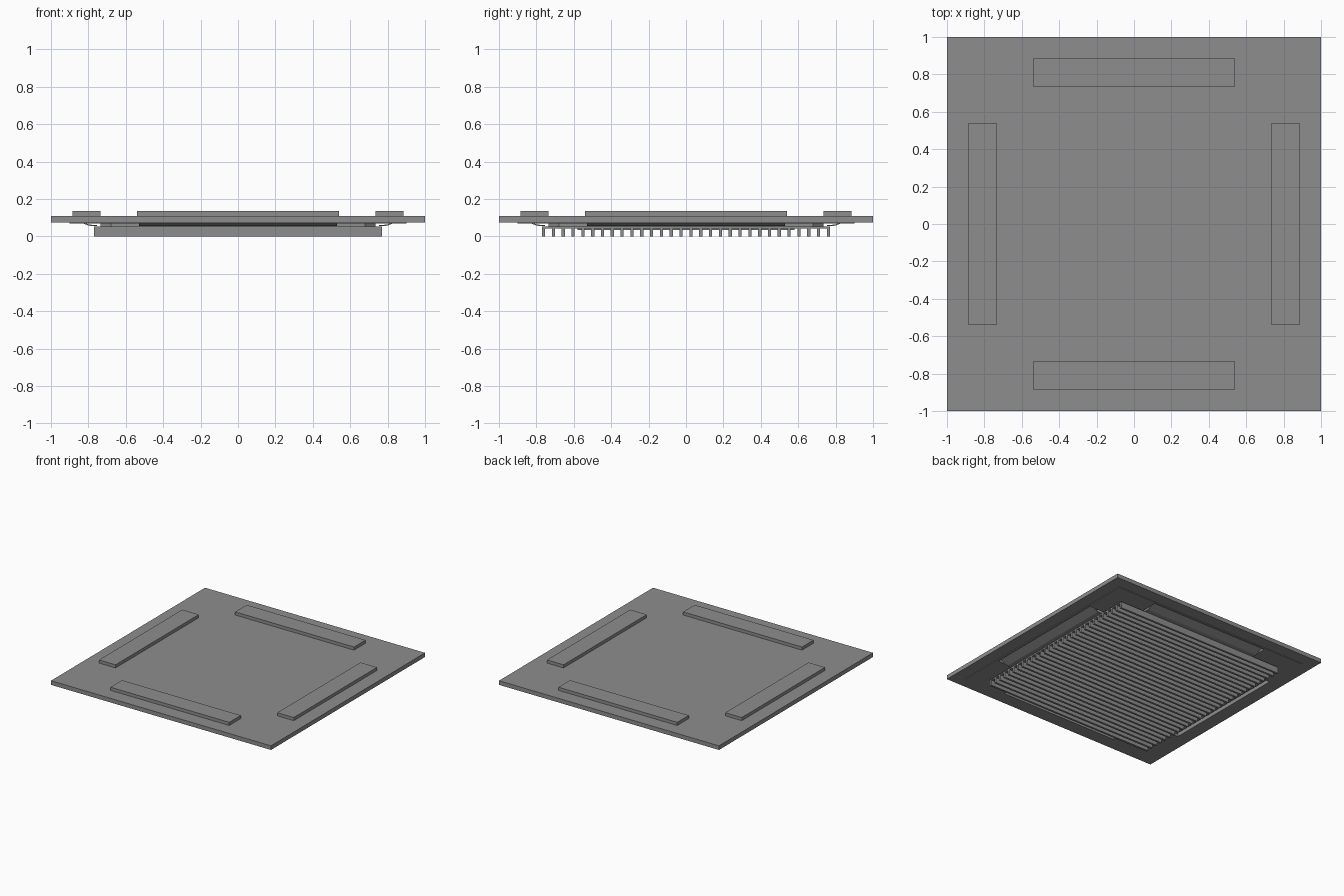
import bpy, bmesh, math
from mathutils import Matrix

if "Cube" in bpy.data.objects:
    bpy.data.objects.remove(bpy.data.objects["Cube"])

grey = bpy.data.materials.new("mid_grey")
grey.diffuse_color = (0.27, 0.27, 0.27, 1)
grey.use_nodes = True
grey.node_tree.nodes["Principled BSDF"].inputs["Base Color"].default_value = grey.diffuse_color


def finish(name, bm):
    bmesh.ops.recalc_face_normals(bm, faces=bm.faces)
    me = bpy.data.meshes.new(name)
    bm.to_mesh(me)
    bm.free()
    me.materials.append(grey)
    ob = bpy.data.objects.new(name, me)
    bpy.context.collection.objects.link(ob)
    return ob


def add_prism(bm, pts, z0, z1):
    lo = [bm.verts.new((x, y, z0)) for x, y in pts]
    hi = [bm.verts.new((x, y, z1)) for x, y in pts]
    bm.faces.new(lo[::-1])
    bm.faces.new(hi)
    n = len(pts)
    for i in range(n):
        j = (i + 1) % n
        bm.faces.new((lo[i], lo[j], hi[j], hi[i]))


def add_box(bm, x0, x1, y0, y1, z0, z1):
    add_prism(bm, [(x0, y0), (x1, y0), (x1, y1), (x0, y1)], z0, z1)


def box(name, x0, x1, y0, y1, z0, z1):
    bm = bmesh.new()
    add_box(bm, x0, x1, y0, y1, z0, z1)
    return finish(name, bm)


def around(k):
    return Matrix.Rotation(k * math.pi / 2, 4, 'Z')


# Helper that cuts the four air outlets
cut = bmesh.new()
for k in range(4):
    part = bmesh.new()
    add_box(part, 0.738, 0.882, -0.537, 0.537, 0.02, 0.131)
    part.transform(around(k))
    tmp = bpy.data.meshes.new("tmp")
    part.to_mesh(tmp)
    part.free()
    cut.from_mesh(tmp)
    bpy.data.meshes.remove(tmp)
cutter = finish("outlet_cutter", cut)
cutter.hide_render = True
cutter.hide_viewport = True


def cut_outlets(ob):
    m = ob.modifiers.new("outlets", 'BOOLEAN')
    m.operation = 'DIFFERENCE'
    m.solver = 'EXACT'
    m.object = cutter


# Ceiling panel and its shallow underside step
cut_outlets(box("ceiling_panel", -1, 1, -1, 1, 0.075, 0.109))
cut_outlets(box("underside_step", -0.9, 0.9, -0.9, 0.9, 0.070, 0.0755))

# Outlet ducts on top and tilted louvres below, one per side
for k in range(4):
    duct = box("outlet_duct_%d" % (k + 1), 0.735, 0.885, -0.54, 0.54, 0.1085, 0.135)
    duct.data.transform(around(k))
    cut_outlets(duct)

    bm = bmesh.new()
    prof = [(0.755, 0.054), (0.80, 0.057), (0.868, 0.088),
            (0.865, 0.094), (0.797, 0.063), (0.755, 0.060)]
    rings = [[bm.verts.new((x, y, z)) for x, z in prof] for y in (-0.53, 0.53)]
    bm.faces.new(rings[0])
    bm.faces.new(rings[1][::-1])
    for i in range(6):
        j = (i + 1) % 6
        bm.faces.new((rings[0][i], rings[0][j], rings[1][j], rings[1][i]))
    bm.transform(around(k))
    finish("louvre_%d" % (k + 1), bm)

# Chamfered neck holding the grille under the panel
a, c = 0.735, 0.68
bm = bmesh.new()
add_prism(bm, [(c, -a), (a, -c), (a, c), (c, a), (-c, a), (-a, c), (-a, -c), (-c, -a)],
          0.045, 0.0705)
finish("grille_neck", bm)

# Grille backing plate and thicker core
box("grille_plate", -0.77, 0.77, -0.77, 0.77, 0.042, 0.052)
box("grille_core", -0.72, 0.72, -0.58, 0.58, 0.034, 0.043)

# Grille slats running left to right
bm = bmesh.new()
count, w = 30, 0.017
for i in range(count):
    y = -0.77 + i * (1.54 - w) / (count - 1)
    add_box(bm, -0.77, 0.77, y, y + w, 0.0, 0.043)
finish("grille_slats", bm)
